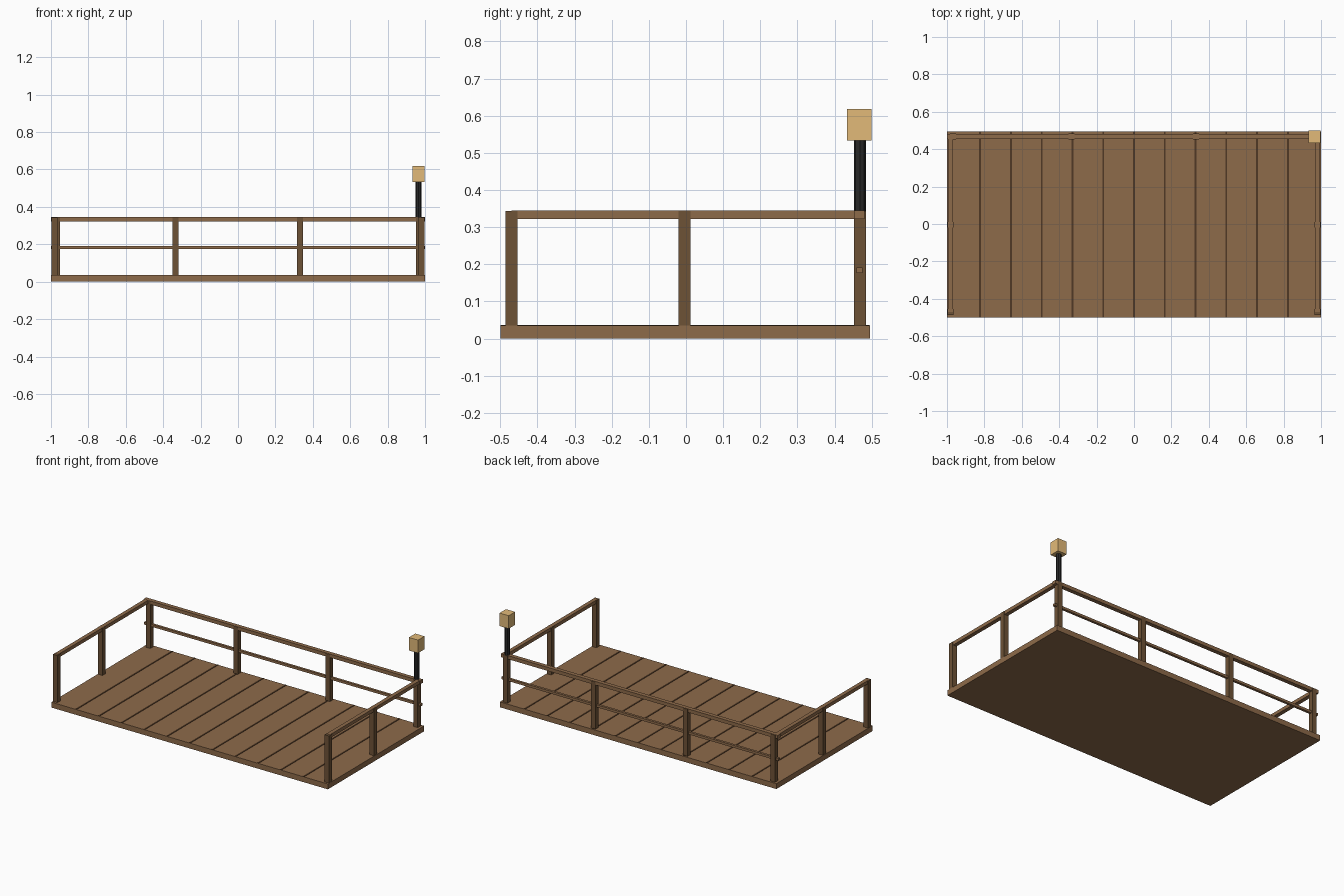
import bpy, bmesh
from mathutils import Vector

if "Cube" in bpy.data.objects:
    bpy.data.objects.remove(bpy.data.objects["Cube"])


def material(name, color):
    m = bpy.data.materials.new(name)
    m.diffuse_color = (*color, 1)
    m.use_nodes = True
    m.node_tree.nodes["Principled BSDF"].inputs["Base Color"].default_value = m.diffuse_color
    return m


WOOD = material("deck_wood", (0.27, 0.145, 0.068))
POST = material("post_wood", (0.155, 0.085, 0.037))
SEAM = material("seam_dark", (0.08, 0.04, 0.018))
METAL = material("dark_metal", (0.022, 0.022, 0.022))
GLOW = material("lamp_glow", (0.76, 0.49, 0.19))


def finish(bm, name, mat):
    me = bpy.data.meshes.new(name)
    bm.to_mesh(me)
    bm.free()
    me.materials.append(mat)
    ob = bpy.data.objects.new(name, me)
    bpy.context.collection.objects.link(ob)
    return ob


def box(name, lo, hi, mat):
    bm = bmesh.new()
    bmesh.ops.create_cube(bm, size=1)
    lo, hi = Vector(lo), Vector(hi)
    for v in bm.verts:
        v.co = (lo + hi) / 2 + v.co * (hi - lo)
    return finish(bm, name, mat)


DECK_TOP, RAIL_BOTTOM, RAIL_TOP = 0.035, 0.322, 0.345
BACK_Y, SIDE_X = 0.468, 0.982
HALF_POST = 0.016


def post(name, x, y):
    box(name, (x - HALF_POST, y - HALF_POST, DECK_TOP),
        (x + HALF_POST, y + HALF_POST, RAIL_TOP - 0.002), POST)


# deck with plank seams
box("deck", (-1, -0.5, 0), (1, 0.495, DECK_TOP), WOOD)
for i in range(-5, 6):
    x = i * 0.1645
    box("plank_seam", (x - 0.005, -0.499, DECK_TOP - 0.001), (x + 0.005, 0.494, DECK_TOP + 0.002), SEAM)

# back railing
for x in (-0.967, -0.334, 0.332, 0.967):
    post("back_post", x, BACK_Y)
box("back_top_rail", (-1, BACK_Y - 0.014, RAIL_BOTTOM), (1, BACK_Y + 0.013, RAIL_TOP), WOOD)
box("back_lower_rail", (-1, BACK_Y - 0.009, 0.176), (1, BACK_Y + 0.007, 0.192), WOOD)

# side railings
for s in (-1, 1):
    for y in (-0.47, -0.004):
        post("side_post", s * SIDE_X, y)
    box("side_top_rail", (s * SIDE_X - 0.013, -0.47, RAIL_BOTTOM),
        (s * SIDE_X + 0.013, BACK_Y, RAIL_TOP - 0.0005), WOOD)

# lamp on the back right corner post
bm = bmesh.new()
bmesh.ops.create_cone(bm, cap_ends=True, segments=8, radius1=0.016, radius2=0.016, depth=0.2)
bmesh.ops.translate(bm, verts=bm.verts, vec=(0.965, BACK_Y, 0.44))
finish(bm, "lamp_pole", METAL)
box("lamp_box", (0.932, 0.434, 0.533), (0.998, 0.5, 0.618), GLOW)
